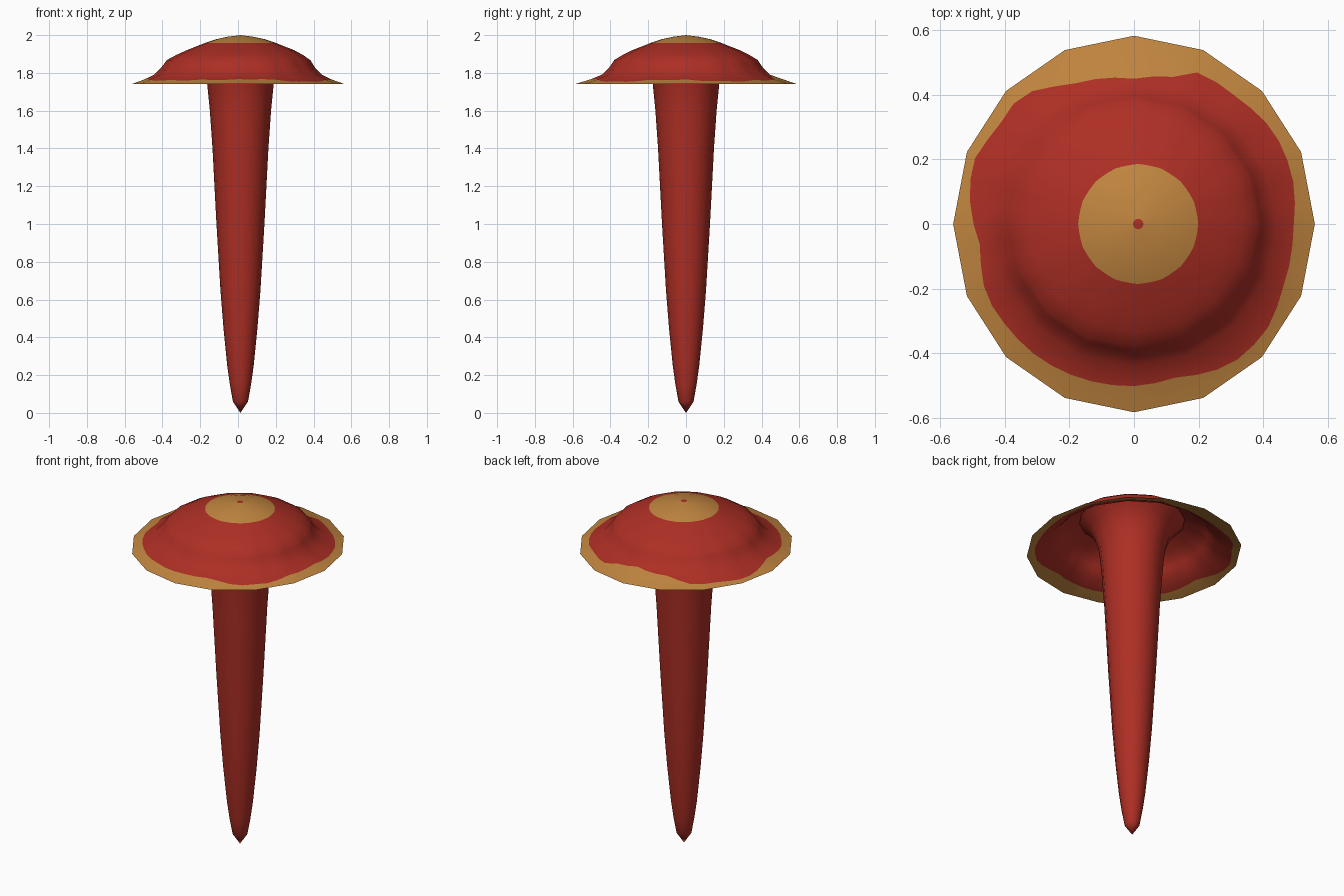
import bpy, bmesh, math

if "Cube" in bpy.data.objects:
    bpy.data.objects.remove(bpy.data.objects["Cube"])

SIDES, SUB = 16, 3
N = SIDES * SUB


def material(name, rgb):
    m = bpy.data.materials.new(name)
    m.diffuse_color = (*rgb, 1)
    m.use_nodes = True
    m.node_tree.nodes["Principled BSDF"].inputs["Base Color"].default_value = m.diffuse_color
    return m


red = material("brick red", (0.42, 0.028, 0.018))
tan = material("tan", (0.53, 0.235, 0.05))


def polygon_factor(a):
    # keeps the straight sides of a 16-sided outline
    step = 2 * math.pi / SIDES
    return math.cos(step / 2) / math.cos((a % step) - step / 2)


def lerp_table(t, table):
    for (a, b), (c, d) in zip(table, table[1:]):
        if a <= t <= c:
            return b + (d - b) * (t - a) / (c - a)
    return table[-1][1]


def skin(name, rings, mats, ring_mats, tip):
    bm = bmesh.new()
    loops = [[bm.verts.new(p) for p in ring] for ring in rings]
    apex = bm.verts.new(tip)
    n = len(loops[0])
    for i in range(n):
        j = (i + 1) % n
        bm.faces.new((apex, loops[0][i], loops[0][j])).material_index = ring_mats[0]
        for k in range(len(loops) - 1):
            f = bm.faces.new((loops[k][i], loops[k + 1][i], loops[k + 1][j], loops[k][j]))
            f.material_index = ring_mats[k + 1]
    bmesh.ops.recalc_face_normals(bm, faces=bm.faces)
    me = bpy.data.meshes.new(name)
    bm.to_mesh(me)
    bm.free()
    for m in mats:
        me.materials.append(m)
    ob = bpy.data.objects.new(name, me)
    bpy.context.collection.objects.link(ob)
    for p in me.polygons:
        p.use_smooth = True
    return ob


# Cap: thin open shell, (radius, height) profile
cap = [(0.016, 1.998), (0.07, 1.991), (0.13, 1.978), (0.186, 1.959), (0.285, 1.92),
       (0.335, 1.895), (0.38, 1.868), (0.395, 1.845), (0.412, 1.822), (0.442, 1.792)]
RIM_Z = 1.742
# Wavy colour border near the rim: points read around the cap
border = [(.495, 0), (.49, .15), (.43, .29), (.32, .39), (.2, .47), (.13, .455), (0, .45), (-.2, .43),
          (-.35, .4), (-.42, .3), (-.5, .19), (-.507, .06), (-.475, -.07), (-.458, -.22),
          (-.4, -.31), (-.3, -.41), (-.2, -.465), (0, -.502), (.13, -.475), (.3, -.435),
          (.41, -.33), (.46, -.2), (.49, -.07)]
polar = sorted((math.atan2(y, x) % (2 * math.pi), math.hypot(x, y)) for x, y in border)
polar.append((2 * math.pi, polar[0][1]))

angles = [2 * math.pi * i / N for i in range(N)]
rings = []
for r, z in cap:
    cx = 0.013 * max(0, 1 - max(0, r - 0.29) / 0.12)
    rings.append([(cx + r * polygon_factor(a) ** (r / 0.4) * math.cos(a),
                   r * polygon_factor(a) ** (r / 0.4) * math.sin(a), z) for a in angles])
wave, rim = [], []
for a in angles:
    f = polygon_factor(a)
    ox, oy = 0.56 * f * math.cos(a), 0.583 * f * math.sin(a)
    ro, rin = math.hypot(ox, oy), 0.442 * f
    r = min(max(lerp_table(a, polar), rin + 0.004), ro - 0.004)
    t = (r - rin) / (ro - rin)
    z = 1.792 + (RIM_Z - 1.792) * t - 0.016 * t * (1 - t)
    wave.append((r * math.cos(a), r * math.sin(a), z))
    rim.append((ox, oy, RIM_Z))
rings += [wave, rim]
skin("cap", rings, [red, tan], [0, 1, 1, 1] + [0] * 7 + [1], (0.013, 0, 2.0))

# Stem: tapered spike that flares out beneath the cap
stem = [(0.04, 0.06), (0.056, 0.15), (0.07, 0.25), (0.09, 0.45), (0.106, 0.65), (0.127, 1.0),
        (0.148, 1.4), (0.162, 1.6), (0.176, 1.74), (0.197, 1.81), (0.23, 1.87), (0.28, 1.917)]
skin("stem", [[(0.013 + r * math.cos(a), r * math.sin(a), z) for a in angles[::SUB]]
              for r, z in stem], [red], [0] * len(stem), (0.013, 0, 0))
